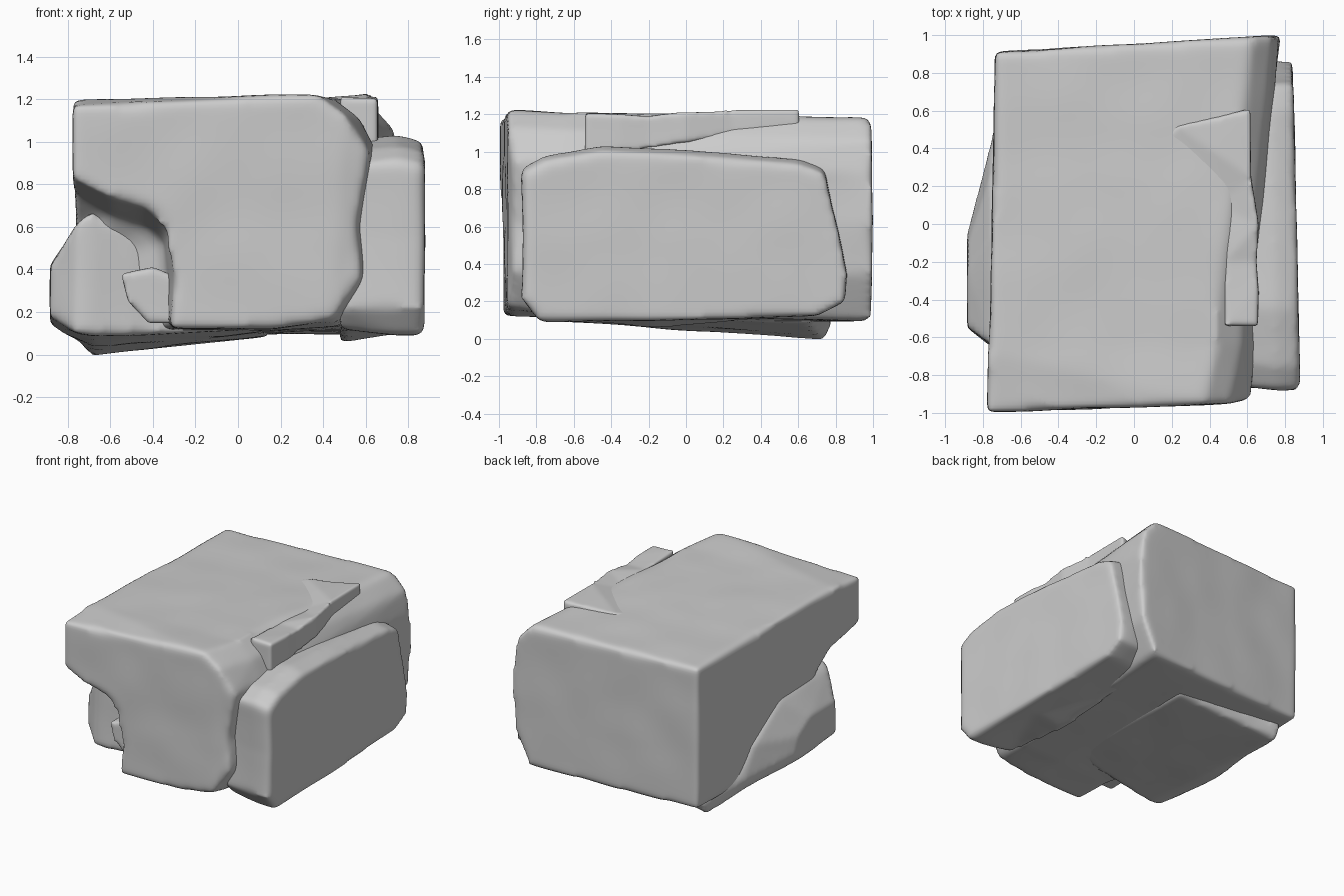
import bpy, bmesh


def rock(name, sections, voxel=0.022, smooth=12, rough=0.01):
    """Loft matching outlines into a solid, then round and weather it."""
    bm = bmesh.new()
    rings = [[bm.verts.new(p) for p in s] for s in sections]
    n = len(rings[0])
    for a, b in zip(rings, rings[1:]):
        for i in range(n):
            j = (i + 1) % n
            bm.faces.new((a[i], a[j], b[j], b[i]))
    bm.faces.new(rings[0])
    bm.faces.new(rings[-1])
    bmesh.ops.triangulate(bm, faces=bm.faces[:])
    bmesh.ops.recalc_face_normals(bm, faces=bm.faces[:])
    mesh = bpy.data.meshes.new(name)
    bm.to_mesh(mesh)
    bm.free()
    ob = bpy.data.objects.new(name, mesh)
    bpy.context.collection.objects.link(ob)
    m = ob.modifiers.new("remesh", 'REMESH')
    m.mode = 'VOXEL'
    m.voxel_size = voxel
    m.use_smooth_shade = True
    tex = bpy.data.textures.new(name + "_noise", 'CLOUDS')
    tex.noise_scale = 0.3
    tex.noise_depth = 0
    m = ob.modifiers.new("weather", 'DISPLACE')
    m.texture = tex
    m.strength = rough
    m.mid_level = 0.5
    m = ob.modifiers.new("round", 'SMOOTH')
    m.factor = 0.5
    m.iterations = smooth
    return ob


def along_y(y, pts, skew, corner=0.0):
    return [(x, y + skew * x + (corner if x > 0.5 else 0.0), z) for x, z in pts]


def along_x(x, pts, skew=0.0):
    return [(x + skew * y, y, z) for y, z in pts]


# Main block: front outline has a broken-out lower left corner, filled behind
right_front = [(0.15, 0.12), (0.44, 0.165), (0.58, 0.36), (0.555, 0.6),
               (0.615, 0.95), (0.5, 1.13), (0.37, 1.225)]
right_mid = [(0.15, 0.11), (0.48, 0.13), (0.62, 0.36), (0.62, 0.6),
             (0.65, 0.95), (0.57, 1.11), (0.44, 1.21)]
right_back = [(0.15, 0.09), (0.63, 0.09), (0.75, 0.35), (0.775, 0.62),
              (0.77, 0.88), (0.735, 1.06), (0.62, 1.18)]
notch = [(-0.78, 1.17), (-0.78, 0.83), (-0.6, 0.74), (-0.42, 0.69),
         (-0.32, 0.6), (-0.3, 0.35), (-0.32, 0.12)]
notch_in = [(-0.77, 1.195), (-0.77, 0.76), (-0.6, 0.66), (-0.43, 0.6),
            (-0.35, 0.53), (-0.33, 0.33), (-0.33, 0.12)]
filled = [(-0.76, 1.195), (-0.76, 0.8), (-0.76, 0.6), (-0.76, 0.4),
          (-0.76, 0.25), (-0.75, 0.11), (-0.4, 0.11)]
back = [(-0.735, 1.175), (-0.735, 0.8), (-0.735, 0.6), (-0.735, 0.4),
        (-0.735, 0.25), (-0.73, 0.1), (-0.4, 0.09)]
rock("main_block", [along_y(-0.97, notch + right_front, 0.035, 0.02),
                    along_y(-0.65, notch_in + right_mid, 0.03),
                    along_y(-0.45, filled + right_mid, 0.02),
                    along_y(0.953, back + right_back, 0.06)])

# Slab leaning on the right side
slab = [(-0.88, 0.22), (-0.87, 0.55), (-0.88, 0.88), (-0.75, 0.95), (-0.45, 1.0),
        (0.0, 0.98), (0.6, 0.93), (0.74, 0.88), (0.81, 0.6), (0.86, 0.35),
        (0.85, 0.2), (0.7, 0.12), (-0.2, 0.095), (-0.78, 0.09)]
slab_top = [(y, z + (0.03 if z > 0.8 else 0.0)) for y, z in slab]
slab_inner = [(y * 0.97, 0.055 if y == -0.2 else max(z, 0.12)) for y, z in slab]
rock("right_slab", [along_x(0.48, slab_inner), along_x(0.74, slab_top, -0.02),
                    along_x(0.86, slab, -0.022)], smooth=9)

# Lower left stone, poking out of the broken corner and under the block
rock("lower_left_stone", [
    along_x(-0.885, [(-0.55, 0.18), (-0.55, 0.42), (-0.25, 0.42), (-0.1, 0.32),
                     (-0.05, 0.2), (-0.15, 0.14)]),
    along_x(-0.755, [(-0.65, 0.1), (-0.64, 0.62), (-0.05, 0.58), (0.28, 0.36),
                     (0.45, 0.12), (0.35, 0.06)]),
    along_x(-0.69, [(-0.65, 0.09), (-0.64, 0.67), (-0.05, 0.62), (0.3, 0.36),
                    (0.79, 0.1), (0.74, -0.005)]),
    along_x(-0.5, [(-0.62, 0.09), (-0.61, 0.58), (-0.25, 0.6), (0.3, 0.36),
                   (0.76, 0.11), (0.72, 0.015)]),
    along_x(0.15, [(-0.5, 0.12), (-0.45, 0.45), (-0.25, 0.5), (0.3, 0.36),
                   (0.7, 0.13), (0.66, 0.085)])], smooth=7)

# Small fragment inside the broken corner
frag = [(-0.55, 0.38), (-0.4, 0.41), (-0.28, 0.36), (-0.28, 0.15), (-0.42, 0.15), (-0.52, 0.25)]
rock("corner_fragment", [along_y(-0.74, frag, 0.05), along_y(-0.4, frag, 0.0)],
     voxel=0.015, smooth=6)

# Thin flake along the upper right edge, its inner side sunk into the top
flake = [(0.08, 0.38), (0.22, 0.52), (0.5, 0.58), (0.615, 0.61), (0.62, 0.25), (0.66, 0.0),
         (0.65, -0.2), (0.66, -0.35), (0.655, -0.54), (0.48, -0.54), (0.48, -0.2), (0.44, 0.1)]
top_z = [1.17, 1.195, 1.21, 1.225, 1.225, 1.215, 1.19, 1.2, 1.205, 1.21, 1.19, 1.17]
low_z = [1.08, 1.08, 1.1, 1.13, 1.09, 1.05, 1.02, 1.0, 0.98, 1.0, 1.03, 1.05]
rock("top_flake", [[(x, y, z) for (x, y), z in zip(flake, low_z)],
                   [(x, y, z) for (x, y), z in zip(flake, top_z)]],
     voxel=0.013, smooth=8, rough=0.006)
